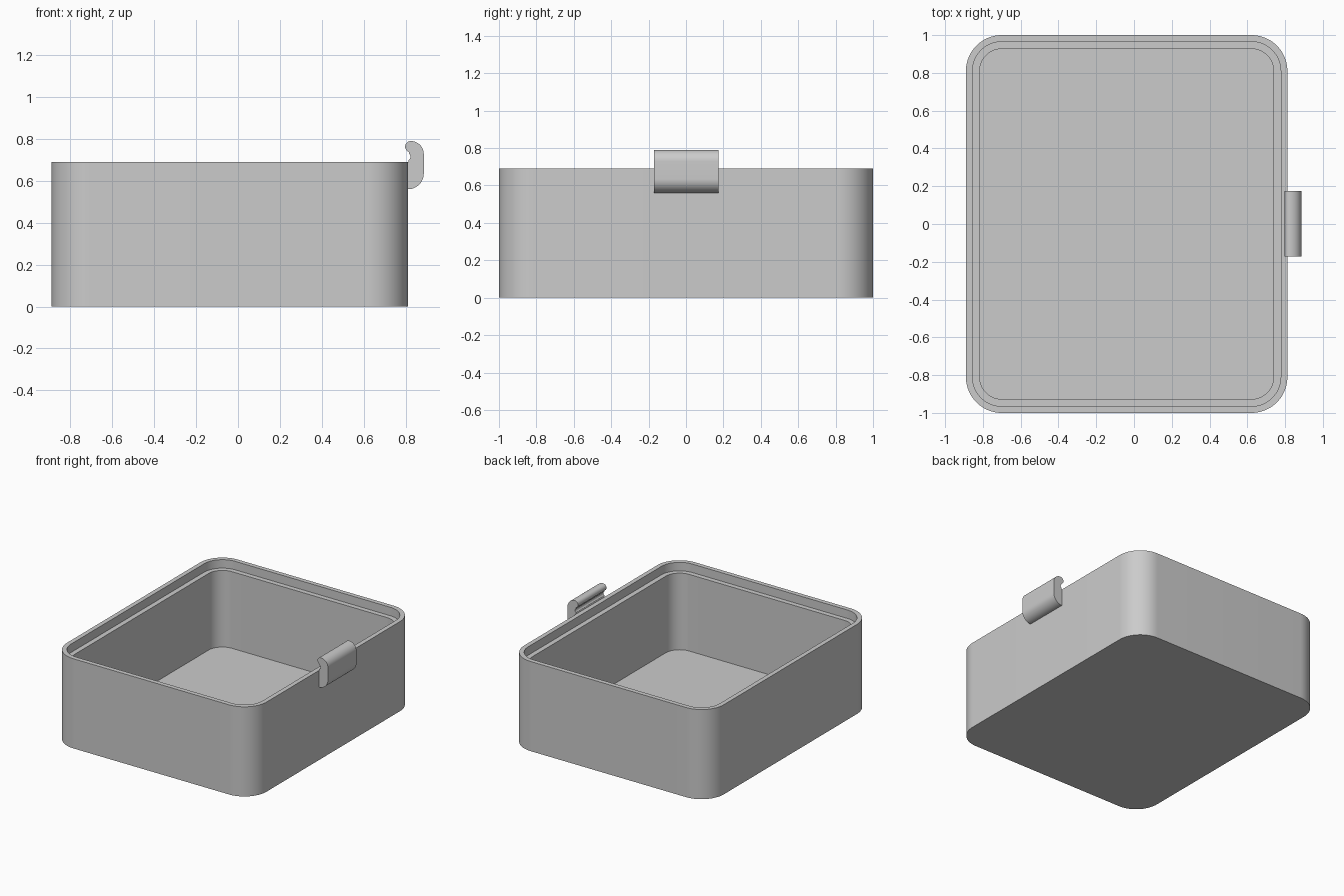
import bpy
import bmesh
from math import cos, sin, radians

cube = bpy.data.objects.get("Cube")
if cube:
    bpy.data.objects.remove(cube, do_unlink=True)

# Single plain grey plastic
grey = bpy.data.materials.new("plain grey")
grey.use_nodes = True
colour = (0.6, 0.6, 0.6, 1)
grey.diffuse_color = colour
grey.node_tree.nodes["Principled BSDF"].inputs["Base Color"].default_value = colour


def arc(cx, cy, r, start, end, steps=16):
    """Points on a circular arc, angles in degrees."""
    angles = [radians(start + (end - start) * i / steps) for i in range(steps + 1)]
    return [(cx + r * cos(a), cy + r * sin(a)) for a in angles]


def loft(name, rings):
    """Skin closed rings of equal length and cap both ends."""
    bm = bmesh.new()
    loops = [[bm.verts.new(p) for p in ring] for ring in rings]
    for a, b in zip(loops, loops[1:]):
        for i in range(len(a)):
            j = (i + 1) % len(a)
            bm.faces.new((a[i], a[j], b[j], b[i]))
    bm.faces.new(loops[0])
    bm.faces.new(loops[-1])
    bmesh.ops.recalc_face_normals(bm, faces=bm.faces)
    mesh = bpy.data.meshes.new(name)
    bm.to_mesh(mesh)
    bm.free()
    mesh.materials.append(grey)
    obj = bpy.data.objects.new(name, mesh)
    bpy.context.collection.objects.link(obj)
    bpy.ops.object.select_all(action='DESELECT')
    obj.select_set(True)
    bpy.context.view_layer.objects.active = obj
    bpy.ops.object.shade_smooth_by_angle(angle=radians(30))
    return obj


# Box: rounded rectangle swept up the outside, over the rim and down inside
LEFT, RIGHT, HALF_Y, RADIUS = -0.89, 0.812, 1.0, 0.19


def rounded_rectangle(inset, z):
    x0, x1, y1, r = LEFT + RADIUS, RIGHT - RADIUS, HALF_Y - RADIUS, RADIUS - inset
    corners = [(x1, y1), (x0, y1), (x0, -y1), (x1, -y1)]
    return [(x, y, z) for k, (cx, cy) in enumerate(corners)
            for x, y in arc(cx, cy, r, 90 * k, 90 * k + 90, 20)]


TOP, LEDGE, FLOOR = 0.69, 0.625, 0.035
section = [(0, 0), (0, TOP), (0.035, TOP), (0.035, LEDGE), (0.073, LEDGE), (0.073, FLOOR)]
loft("box_tray", [rounded_rectangle(i, z) for i, z in section])

# Latch: hooked side profile extruded along y
profile = [(0.8, 0.56)]
profile += arc(0.812, 0.635, 0.075, -90, 0)        # lower outer curve
profile += arc(0.825, 0.728, 0.062, 0, 90)         # upper outer curve
profile += arc(0.825, 0.763, 0.027, 90, 250)[1:]   # hook bead
profile += arc(0.808, 0.715, 0.016, 60, -60, 10)   # notch under the bead
profile += [(0.812, 0.688), (0.8, 0.68)]
loft("latch_clip", [[(x, y, z) for x, z in profile] for y in (-0.172, 0.174)])
